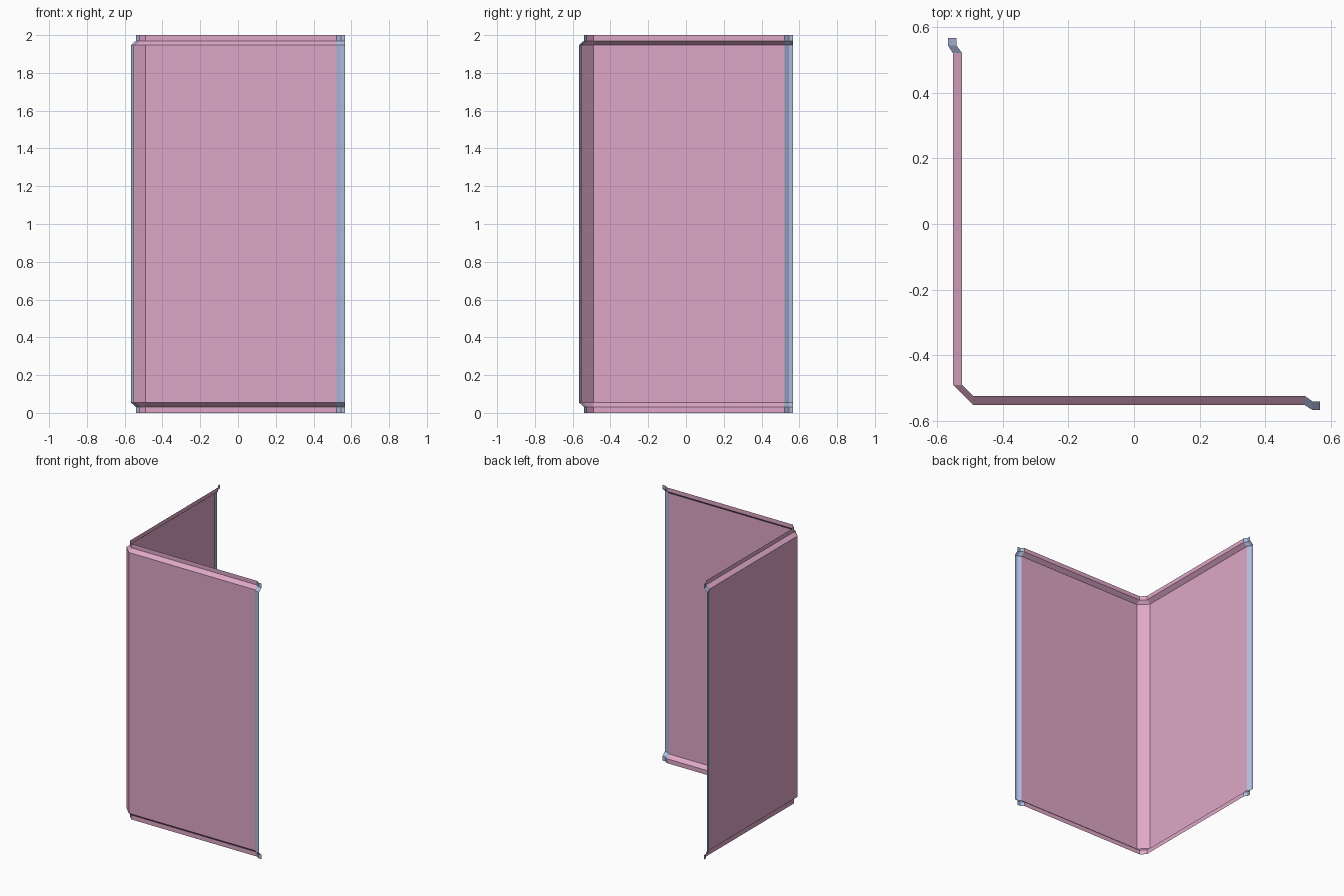
import bpy
import bmesh

if "Cube" in bpy.data.objects:
    bpy.data.objects.remove(bpy.data.objects["Cube"])

PINK = (0.73, 0.39, 0.57, 1)
BLUE = (0.43, 0.50, 0.73, 1)

# Vertical profile: (height, how far the sheet is set in: 0 = outer face, 1 = recessed lip)
LEVELS = [(0, 1), (0.032, 1), (0.055, 0), (1.947, 0), (1.97, 1), (2, 1)]


def material(name, colour):
    m = bpy.data.materials.new(name)
    m.diffuse_color = colour
    m.use_nodes = True
    m.node_tree.nodes["Principled BSDF"].inputs["Base Color"].default_value = m.diffuse_color
    return m


def sheet(name, outer, inner, mat):
    """Folded sheet: plan path lofted through the levels, blending outer to inner path."""
    bm = bmesh.new()
    rows = []
    for z, t in LEVELS:
        rows.append([bm.verts.new((ox + (ix - ox) * t, oy + (iy - oy) * t, z))
                     for (ox, oy), (ix, iy) in zip(outer, inner)])
    for low, high in zip(rows, rows[1:]):
        for i in range(len(low) - 1):
            bm.faces.new((low[i], low[i + 1], high[i + 1], high[i]))
    bm.normal_update()
    mesh = bpy.data.meshes.new(name)
    bm.to_mesh(mesh)
    bm.free()
    mesh.materials.append(mat)
    ob = bpy.data.objects.new(name, mesh)
    bpy.context.collection.objects.link(ob)
    return ob


def swapped(path):
    """Mirror a plan path across the corner diagonal, keeping outward direction."""
    return [(y, x) for x, y in reversed(path)]


pink = material("pink panel", PINK)
blue = material("pale blue trim", BLUE)

# Corner wall: two panels joined by a chamfered corner
OUT, IN, START, END = -0.552, -0.524, -0.490, 0.521
front_out = [(START, OUT), (END, OUT)]
front_in = [(START, IN), (END, IN)]
sheet("corner_wall", swapped(front_out) + front_out, swapped(front_in) + front_in, pink)

# Stepped edge trims at both free ends
trim_out = [(END, OUT), (0.544, -0.567), (0.567, -0.567)]
trim_in = [(END, IN), (0.544, -0.541), (0.567, -0.541)]
sheet("front_edge_trim", trim_out, trim_in, blue)
sheet("side_edge_trim", swapped(trim_out), swapped(trim_in), blue)
